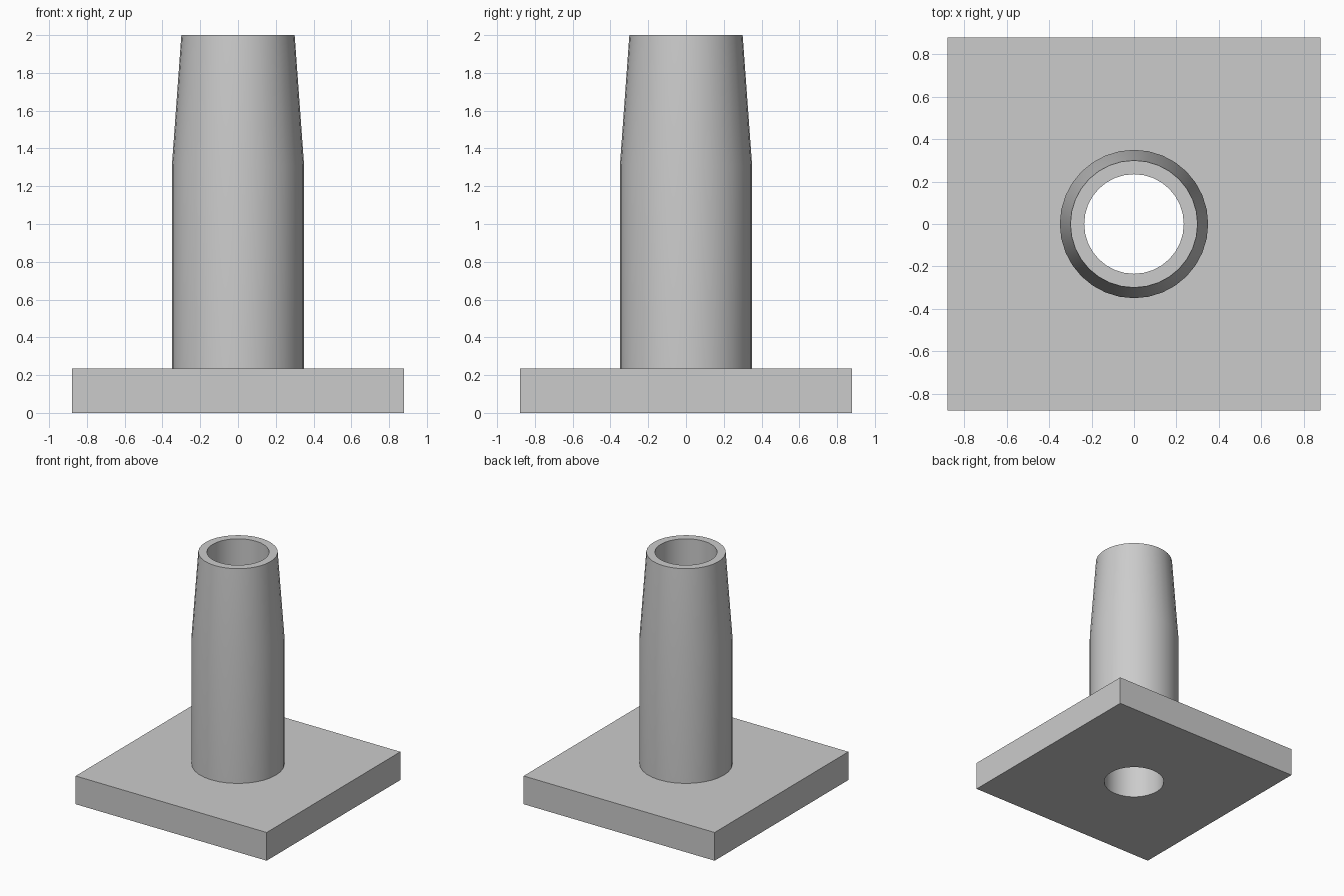
import bpy, bmesh, math

if "Cube" in bpy.data.objects:
    bpy.data.objects.remove(bpy.data.objects["Cube"])

SIDES = 32
HALF = 0.88        # half width of the square plate
PLATE_TOP = 0.235
OUTER, RIM, BORE = 0.35, 0.30, 0.235
SHOULDER, TOP = 1.31, 2.0

grey = bpy.data.materials.new("plain grey")
grey.diffuse_color = (0.6, 0.6, 0.6, 1)
grey.use_nodes = True
grey.node_tree.nodes["Principled BSDF"].inputs["Base Color"].default_value = grey.diffuse_color


def circle(r, z):
    return [(r * math.cos(a), r * math.sin(a), z)
            for a in (2 * math.pi * i / SIDES for i in range(SIDES))]


def square(h, z):
    # circle points pushed outwards onto a square, corners included
    return [(x * h / max(abs(x), abs(y)), y * h / max(abs(x), abs(y)), z)
            for x, y, _ in circle(1, 0)]


def skin(name, rings):
    """Join successive rings of points with quads."""
    bm = bmesh.new()
    loops = [[bm.verts.new(p) for p in ring] for ring in rings]
    for a, b in zip(loops, loops[1:]):
        for i in range(SIDES):
            j = (i + 1) % SIDES
            bm.faces.new((a[i], a[j], b[j], b[i]))
    mesh = bpy.data.meshes.new(name)
    bm.to_mesh(mesh)
    bm.free()
    mesh.materials.append(grey)
    obj = bpy.data.objects.new(name, mesh)
    bpy.context.collection.objects.link(obj)
    bpy.ops.object.select_all(action='DESELECT')
    obj.select_set(True)
    bpy.context.view_layer.objects.active = obj
    bpy.ops.object.shade_smooth_by_angle(angle=math.radians(30))
    return obj


# Square plate: underside around the bore, edges, top up to the tube
skin("base_plate", [circle(BORE, 0), square(HALF, 0),
                    square(HALF, PLATE_TOP), circle(OUTER, PLATE_TOP)])

# Tube: straight wall, tapered neck, flat rim, bore through to the underside
skin("tapered_tube", [circle(OUTER, PLATE_TOP), circle(OUTER, SHOULDER),
                      circle(RIM, TOP), circle(BORE, TOP), circle(BORE, 0)])
